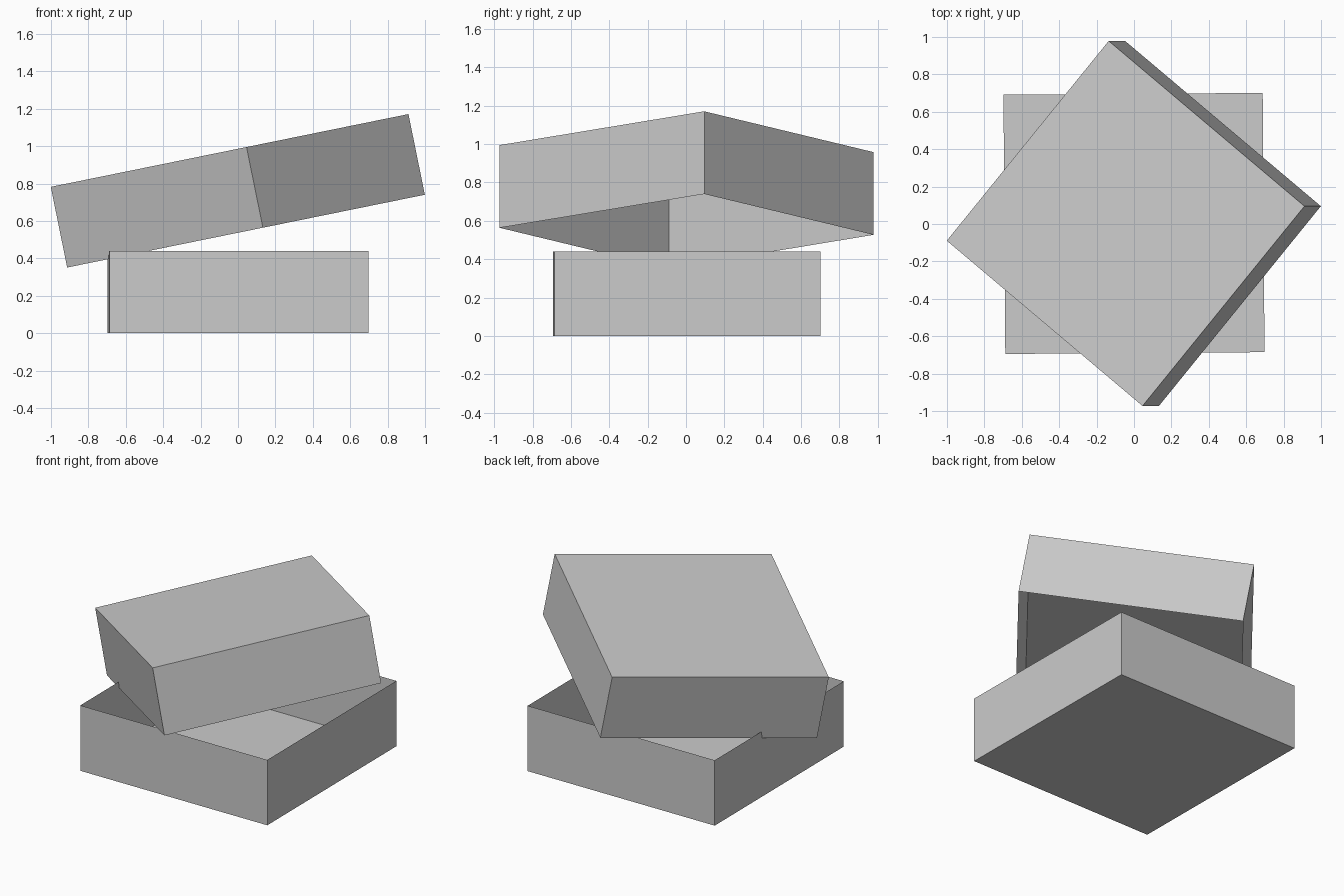
import bpy, bmesh
from math import radians
from mathutils import Matrix

if "Cube" in bpy.data.objects:
    bpy.data.objects.remove(bpy.data.objects["Cube"])

W, H = 1.386, 0.44            # tray side and height
SLOT_W, SLOT_H = 0.68, 0.215  # handle slot in the back wall


def add_object(name, bm, matrix):
    mesh = bpy.data.meshes.new(name)
    bm.to_mesh(mesh)
    bm.free()
    obj = bpy.data.objects.new(name, mesh)
    bpy.context.collection.objects.link(obj)
    obj.matrix_world = matrix


def tray(name, matrix):
    # Thin-walled open box with a framed opening in the back wall
    bm = bmesh.new()
    bmesh.ops.create_cube(bm, size=1, matrix=Matrix.Diagonal((W, W, H, 1)))
    bm.normal_update()
    top = [f for f in bm.faces if f.normal.z > 0.9]
    bmesh.ops.delete(bm, geom=top, context='FACES_ONLY')
    back = next(f for f in bm.faces if f.normal.y > 0.9)
    bmesh.ops.inset_individual(bm, faces=[back], thickness=0.1)
    for v in back.verts:
        v.co.x = SLOT_W / 2 if v.co.x > 0 else -SLOT_W / 2
        v.co.z = SLOT_H / 2 if v.co.z > 0 else -SLOT_H / 2
    corners = [v.co.copy() for v in back.verts]
    bmesh.ops.delete(bm, geom=[back], context='FACES_ONLY')
    add_object(name, bm, matrix)

    # Flat panel closing the opening
    bm = bmesh.new()
    bm.faces.new([bm.verts.new(c) for c in corners])
    add_object(name + "_handle_panel", bm, matrix)


# Base tray, open upwards and turned very slightly
tray("base_box", Matrix.Translation((0, 0.003, H / 2)) @ Matrix.Rotation(radians(0.4), 4, 'Z'))

# Lid, same tray upside down, twisted and tilted across the base
tray("lid", Matrix.Translation((-0.001, 0.003, 0.761))
     @ Matrix.Rotation(radians(-11.5), 4, 'Y')
     @ Matrix.Rotation(radians(-39.6), 4, 'Z')
     @ Matrix.Rotation(radians(180), 4, 'Y'))
